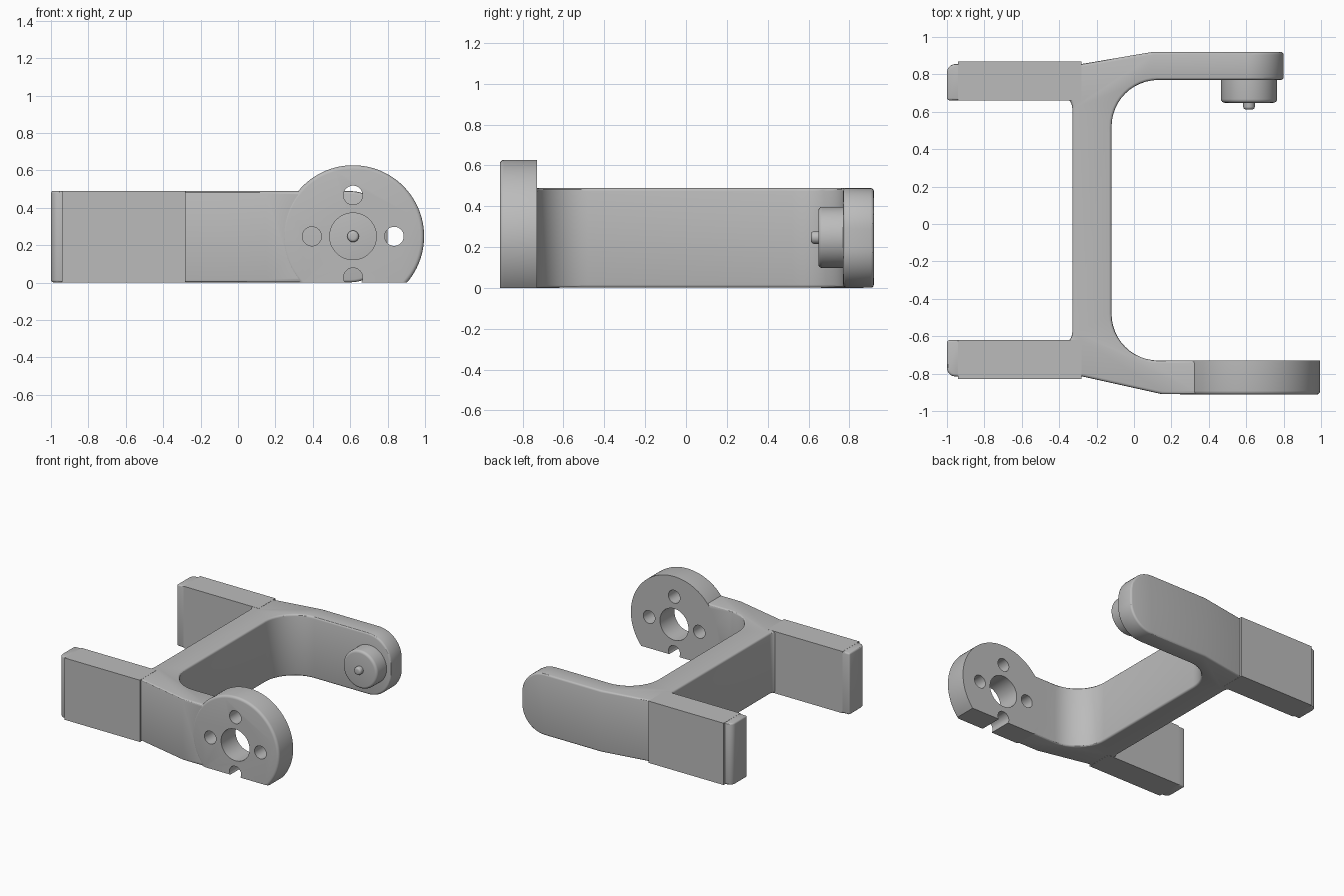
import bpy, bmesh, math
from mathutils import Matrix, Vector

if "Cube" in bpy.data.objects:
    bpy.data.objects.remove(bpy.data.objects["Cube"])

grey = bpy.data.materials.new("plain_grey")
grey.diffuse_color = (0.5, 0.5, 0.5, 1)
grey.use_nodes = True
grey.node_tree.nodes["Principled BSDF"].inputs["Base Color"].default_value = grey.diffuse_color


def finish(name, bm):
    bmesh.ops.recalc_face_normals(bm, faces=bm.faces)
    me = bpy.data.meshes.new(name)
    bm.to_mesh(me)
    bm.free()
    me.materials.append(grey)
    ob = bpy.data.objects.new(name, me)
    bpy.context.collection.objects.link(ob)
    return ob


def apply(ob, mod):
    bpy.ops.object.select_all(action='DESELECT')
    bpy.context.view_layer.objects.active = ob
    ob.select_set(True)
    bpy.ops.object.modifier_apply(modifier=mod.name)


def bevel(ob, width, segments=3):
    m = ob.modifiers.new("bevel", 'BEVEL')
    m.width, m.segments = width, segments
    m.limit_method, m.angle_limit = 'ANGLE', math.radians(40)
    apply(ob, m)


def boolean(ob, other, op):
    m = ob.modifiers.new("bool", 'BOOLEAN')
    m.operation, m.solver, m.object = op, 'EXACT', other
    apply(ob, m)
    bpy.data.objects.remove(other, do_unlink=True)


def prism_bm(pts, z0, z1):
    bm = bmesh.new()
    f = bm.faces.new([bm.verts.new((x, y, z0)) for x, y in pts])
    up = bmesh.ops.extrude_face_region(bm, geom=[f])["geom"]
    bmesh.ops.translate(bm, vec=(0, 0, z1 - z0),
                        verts=[v for v in up if isinstance(v, bmesh.types.BMVert)])
    return bm


def box(name, x0, x1, y0, y1, z0, z1):
    return finish(name, prism_bm([(x0, y0), (x1, y0), (x1, y1), (x0, y1)], z0, z1))


def cylinder(name, r, a, b, seg=64, round_end=0):
    """Cylinder from point a to point b, with an optional rounded rim at b."""
    a, b = Vector(a), Vector(b)
    d = b - a
    bm = bmesh.new()
    bmesh.ops.create_cone(bm, cap_ends=True, segments=seg, radius1=r, radius2=r, depth=d.length)
    if round_end:
        rim = [e for e in bm.edges if all(v.co.z > 0 for v in e.verts)]
        bmesh.ops.bevel(bm, geom=rim, offset=round_end, segments=4, profile=0.5, affect='EDGES')
    rot = d.to_track_quat('Z', 'Y').to_matrix().to_4x4()
    bm.transform(Matrix.Translation((a + b) / 2) @ rot)
    return finish(name, bm)


def arc(cx, cy, r, a0, a1, n=12):
    return [(cx + r * math.cos(math.radians(a0 + (a1 - a0) * i / n)),
             cy + r * math.sin(math.radians(a0 + (a1 - a0) * i / n))) for i in range(n + 1)]


# Web with both arms, as one outline seen from above
outline = [(-0.30, -0.81), (0.15, -0.91), (0.60, -0.91), (0.60, -0.73)]
outline += arc(0.13, -0.48, 0.25, 270, 180)
outline += arc(0.13, 0.52, 0.25, 180, 90)
outline += [(0.80, 0.77), (0.80, 0.92), (0.10, 0.92), (-0.30, 0.852), (-0.39, 0.80)]
outline += arc(-0.39, 0.62, 0.06, 90, 0, 6)
outline += arc(-0.39, -0.58, 0.06, 0, -90, 6)
outline += [(-0.39, -0.75)]
bm = prism_bm(outline, 0.001, 0.489)
# Rounded tip of the back arm
tip = [e for e in bm.edges if all(v.co.x > 0.79 for v in e.verts)
       and abs(e.verts[0].co.z - e.verts[1].co.z) < 0.01]
bmesh.ops.bevel(bm, geom=tip, offset=0.2, segments=12, profile=0.5, affect='EDGES')
frame = finish("bracket_frame", bm)
bevel(frame, 0.015)

# Mounting blocks with a rounded end cap and two counterbored holes each
for s in (1, -1):
    def Y(v):
        return 0.02 + s * v
    block = box("mounting_block", -0.94, -0.28, Y(0.64), Y(0.85), 0, 0.49)
    cap_pts = [(-0.90, Y(0.641)), (-1.0, Y(0.641))]
    cap_pts += [(x, Y(y)) for x, y in arc(-0.955, 0.79, 0.045, 180, 90, 6)]
    cap_pts += [(-0.90, Y(0.835))]
    cap = finish("end_cap", prism_bm(cap_pts, 0.001, 0.489))
    bevel(cap, 0.012)
    boolean(block, cap, 'UNION')
    for x in (-0.85, -0.545):
        y = Y(0.745)
        boolean(block, cylinder("bolt_hole", 0.051, (x, y, -0.1), (x, y, 0.6), 48), 'DIFFERENCE')
        boolean(block, cylinder("counterbore", 0.075, (x, y, 0.25), (x, y, 0.6), 48), 'DIFFERENCE')
    boolean(frame, block, 'UNION')

# Round horn cup on the front arm, cut flat at the bottom
CX, CZ = 0.615, 0.247
disc = cylinder("horn_cup", 0.38, (CX, -0.73, CZ), (CX, -0.912, CZ), 96, 0.02)
boolean(disc, box("floor_cut", 0, 1.5, -1.5, 0, -1, 0), 'DIFFERENCE')
boolean(frame, disc, 'UNION')
boolean(frame, cylinder("cup_recess", 0.335, (CX, -0.83, CZ), (CX, -0.65, CZ), 96), 'DIFFERENCE')
holes = [(0, 0, 0.125)] + [(0.22 * dx, 0.22 * dz, 0.051)
                           for dx, dz in ((1, 0), (-1, 0), (0, 1), (0, -1))]
for dx, dz, r in holes:
    boolean(frame, cylinder("horn_hole", r, (CX + dx, -1, CZ + dz), (CX + dx, -0.65, CZ + dz), 48),
            'DIFFERENCE')

# Pivot boss and pin on the inside of the back arm
boss = cylinder("pivot_boss", 0.15, (CX, 0.78, CZ), (CX, 0.648, CZ), 64, 0.02)
pin = cylinder("pivot_pin", 0.031, (CX, 0.66, CZ), (CX, 0.612, CZ), 32, 0.015)

for ob in (frame, boss, pin):
    bpy.ops.object.select_all(action='DESELECT')
    bpy.context.view_layer.objects.active = ob
    ob.select_set(True)
    bpy.ops.object.shade_smooth_by_angle(angle=math.radians(30))
